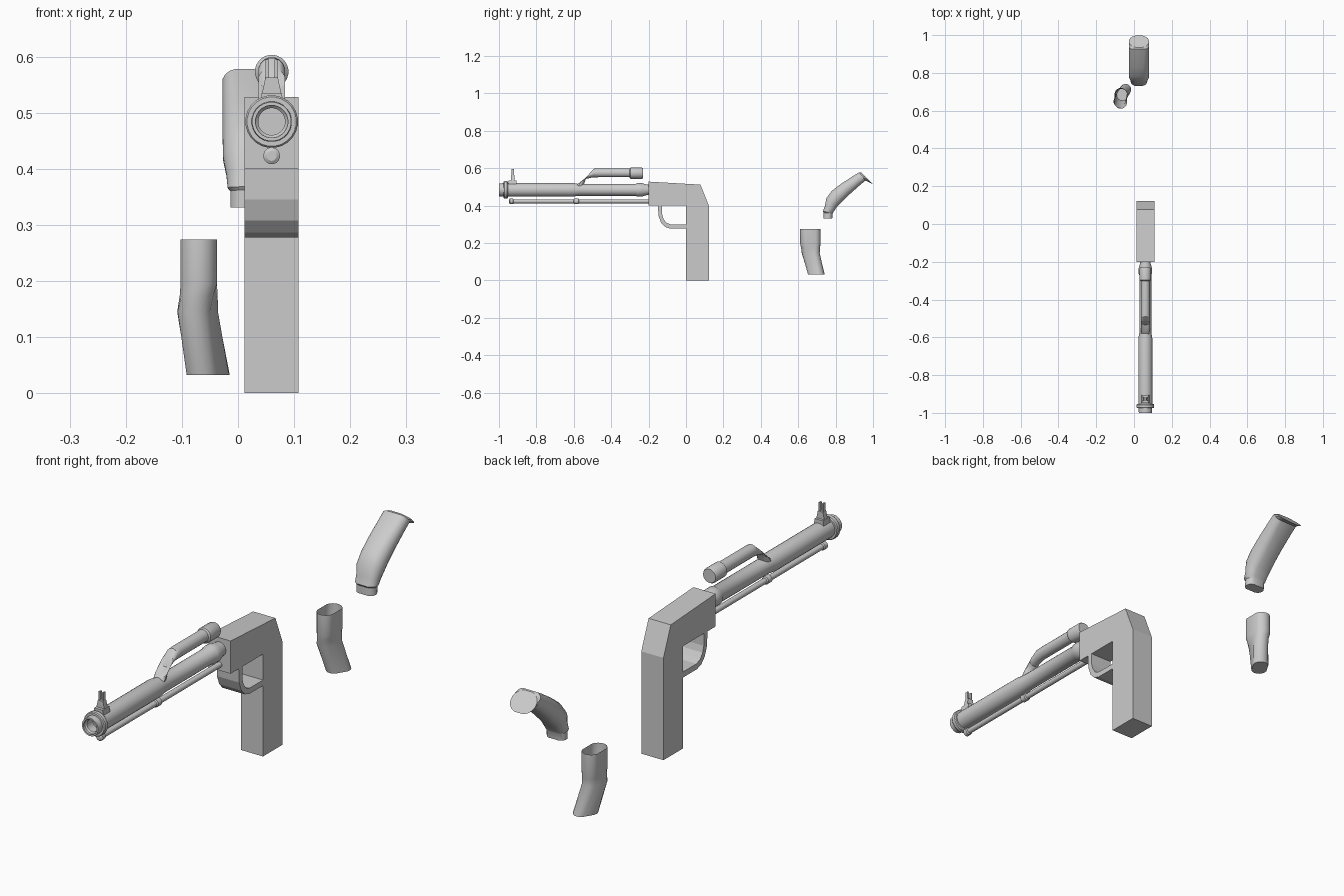
import bpy, bmesh, math
from mathutils import Vector

if "Cube" in bpy.data.objects:
    bpy.data.objects.remove(bpy.data.objects["Cube"])

CX = 0.06  # centre line of the main body


def finish(name, bm, smooth=True):
    bmesh.ops.recalc_face_normals(bm, faces=bm.faces)
    me = bpy.data.meshes.new(name)
    bm.to_mesh(me)
    bm.free()
    ob = bpy.data.objects.new(name, me)
    bpy.context.collection.objects.link(ob)
    if smooth:
        bpy.ops.object.select_all(action='DESELECT')
        ob.select_set(True)
        bpy.context.view_layer.objects.active = ob
        bpy.ops.object.shade_smooth_by_angle(angle=math.radians(30))
    return ob


def extrude_profile(name, pts, x0, x1):
    """Closed outline in the y-z plane, extruded along x."""
    bm = bmesh.new()
    face = bm.faces.new([bm.verts.new((x0, y, z)) for y, z in pts])
    new = bmesh.ops.extrude_face_region(bm, geom=[face])['geom']
    bmesh.ops.translate(bm, vec=(x1 - x0, 0, 0),
                        verts=[v for v in new if isinstance(v, bmesh.types.BMVert)])
    return finish(name, bm, False)


def loft(name, sections, n=8, cap_start=True, cap_end=True):
    """Skin rounded sections: centre, long half axis, short half axis."""
    bm = bmesh.new()
    rings = []
    for c, u, v in sections:
        c, u, v = Vector(c), Vector(u), Vector(v)
        r, un = v.length, u.normalized()
        straight = max(u.length - r, 0)
        ring = []
        for i in range(2 * n):
            a = -math.pi / 2 + (i + 0.5) * math.pi / n
            side = 1 if i < n else -1
            ring.append(bm.verts.new(c + un * (side * straight + r * math.cos(a))
                                     + v * math.sin(a)))
        rings.append(ring)
    for a, b in zip(rings, rings[1:]):
        for i in range(2 * n):
            j = (i + 1) % (2 * n)
            bm.faces.new((a[i], a[j], b[j], b[i]))
    if cap_start:
        bm.faces.new(rings[0])
    if cap_end:
        bm.faces.new(rings[-1])
    return finish(name, bm)


def turned(name, z, profile, n=12):
    """Round part along y from (radius, y) pairs."""
    return loft(name, [((CX, y, z), (r, 0, 0), (0, 0, r)) for r, y in profile], n)


# Main body with handle
extrude_profile("body", [(0, 0), (0.122, 0), (0.122, 0.40), (0.077, 0.512),
                         (-0.2, 0.528), (-0.2, 0.40), (0, 0.40)], 0.012, 0.108)

# Guard loop under the body
extrude_profile("guard", [(-0.15, 0.402), (-0.147, 0.345), (-0.133, 0.308), (-0.112, 0.286),
                          (-0.085, 0.277), (0.002, 0.277), (0.002, 0.299), (-0.082, 0.299),
                          (-0.105, 0.308), (-0.12, 0.328), (-0.127, 0.352), (-0.128, 0.402)],
                0.012, 0.108)

# Main tube with hollow front end, front ring and stepped rear
turned("main_tube", 0.484, [
    (0.024, -0.95), (0.024, -0.985), (0.029, -0.99), (0.029, -1.0), (0.035, -1.0),
    (0.036, -0.975), (0.044, -0.975), (0.047, -0.971), (0.047, -0.957), (0.044, -0.953),
    (0.037, -0.953), (0.037, -0.605), (0.032, -0.575), (0.032, -0.27), (0.036, -0.262),
    (0.036, -0.235), (0.028, -0.208), (0.028, -0.195)])

# Thin lower rod with two collars
turned("lower_rod", 0.423, [
    (0.009, -0.946), (0.015, -0.942), (0.015, -0.925), (0.011, -0.921), (0.011, -0.602),
    (0.015, -0.598), (0.015, -0.575), (0.011, -0.571), (0.011, -0.195)], 8)

# Bent upper tube and its end cap
R = 0.024
loft("upper_tube", [((CX, y, z), (R, 0, 0), (0, R * math.cos(a), R * math.sin(a)))
                    for y, z, a in ((-0.572, 0.505, 0), (-0.558, 0.528, 0.5),
                                    (-0.525, 0.560, 0.9), (-0.495, 0.574, 1.4),
                                    (-0.47, 0.575, math.pi / 2), (-0.29, 0.575, math.pi / 2))])
turned("upper_tube_cap", 0.573, [(0.024, -0.303), (0.030, -0.297), (0.030, -0.236), (0.027, -0.23)])


# Front sight: tapered foot, block and two mirrored prongs
def block(name, y, z0, z1, w0, w1, d, x=CX):
    bm = bmesh.new()
    bmesh.ops.create_cube(bm, size=1)
    for v in bm.verts:
        top = v.co.z > 0
        v.co = (x + v.co.x * (w1 if top else w0), y + v.co.y * d, z1 if top else z0)
    return finish(name, bm, False)


block("sight_foot", -0.927, 0.505, 0.535, 0.044, 0.036, 0.042)
block("sight_block", -0.926, 0.535, 0.563, 0.034, 0.022, 0.02)
for side in (-1, 1):
    block("sight_prong", -0.926, 0.56, 0.595, 0.007, 0.006, 0.012, CX + side * 0.008)

# Separate curved piece: outer point, inner point, half width
curve = [((0.735, 0.331), (0.782, 0.331), 0.040), ((0.735, 0.362), (0.785, 0.358), 0.040),
         ((0.731, 0.368), (0.788, 0.364), 0.045), ((0.742, 0.398), (0.797, 0.378), 0.047),
         ((0.750, 0.440), (0.810, 0.396), 0.053), ((0.780, 0.480), (0.836, 0.421), 0.054),
         ((0.830, 0.518), (0.873, 0.458), 0.054), ((0.900, 0.563), (0.935, 0.513), 0.054),
         ((0.925, 0.578), (0.960, 0.533), 0.054), ((0.935, 0.578), (0.998, 0.515), 0.054)]
loft("curved_piece", [((0.026, (a[0] + b[0]) / 2, (a[1] + b[1]) / 2), (w, 0, 0),
                       (0, (a[0] - b[0]) / 2, (a[1] - b[1]) / 2)) for a, b, w in curve])

# Separate open sleeve: centre, long half, short half, twist, end slope
sleeve = [((-0.070, 0.665, 0.274), 0.055, 0.033, 0), ((-0.070, 0.665, 0.195), 0.055, 0.033, 0),
          ((-0.070, 0.666, 0.175), 0.051, 0.031, -8), ((-0.072, 0.667, 0.145), 0.049, 0.031, -18),
          ((-0.053, 0.697, 0.032), 0.047, 0.030, -30)]
loft("open_sleeve", [(c, (-h * math.sin(math.radians(t)), h * math.cos(math.radians(t)), 0),
                      (w * math.cos(math.radians(t)), w * math.sin(math.radians(t)), 0))
                     for c, h, w, t in sleeve], cap_start=False)
